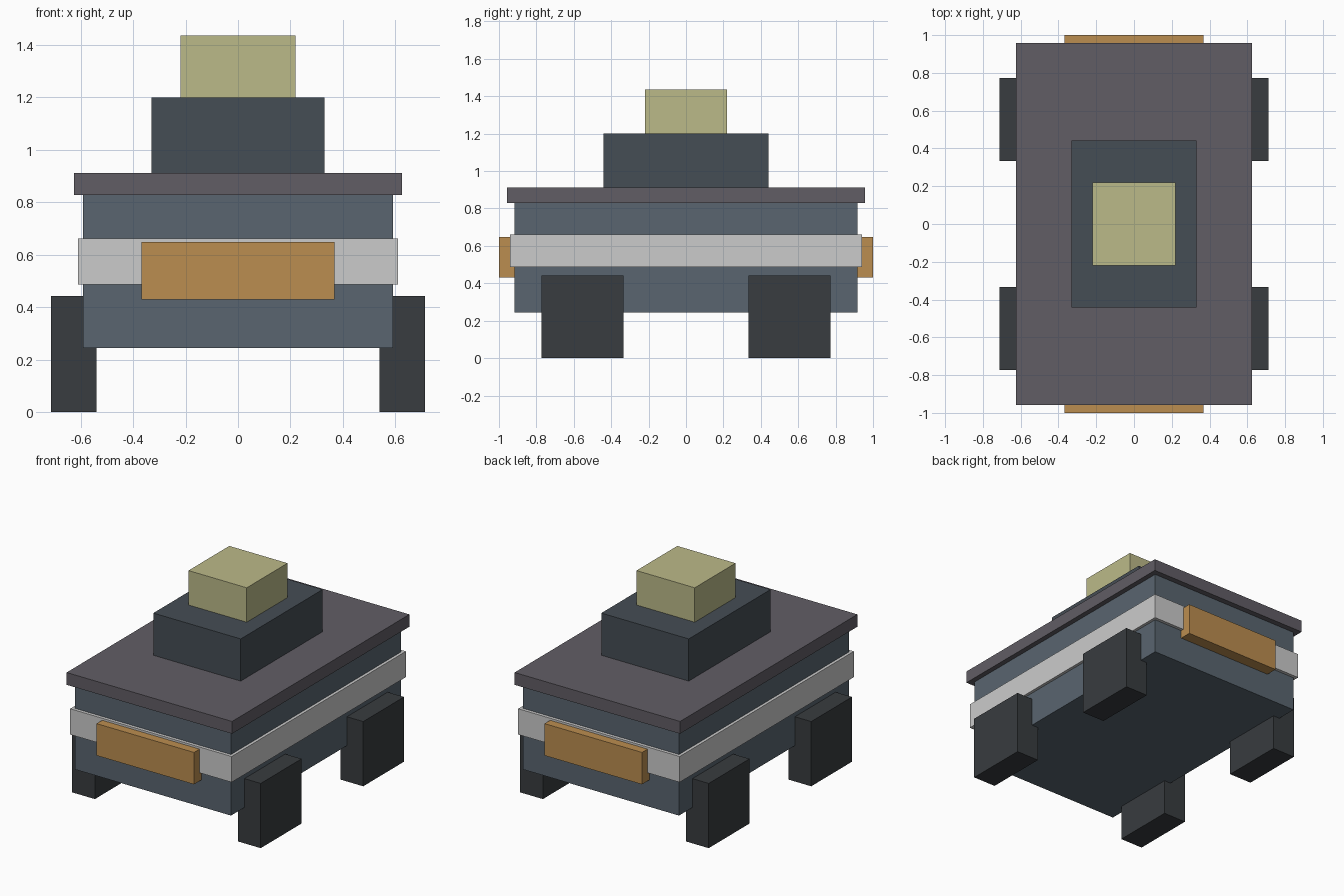
import bpy

if "Cube" in bpy.data.objects:
    bpy.data.objects.remove(bpy.data.objects["Cube"])


def material(name, rgb):
    m = bpy.data.materials.new(name)
    m.diffuse_color = (*rgb, 1)
    m.use_nodes = True
    m.node_tree.nodes["Principled BSDF"].inputs["Base Color"].default_value = m.diffuse_color
    return m


def box(name, x, y, z, mat=None):
    """Box from (min, max) ranges on each axis."""
    size = [r[1] - r[0] for r in (x, y, z)]
    centre = [(r[0] + r[1]) / 2 for r in (x, y, z)]
    bpy.ops.mesh.primitive_cube_add(size=1, location=centre)
    ob = bpy.context.object
    ob.name = name
    ob.scale = size
    bpy.ops.object.transform_apply(location=True, rotation=False, scale=True)
    if mat:
        ob.data.materials.append(mat)
    return ob


def centred(name, hx, hy, z, mat=None):
    return box(name, (-hx, hx), (-hy, hy), z, mat)


slate = material("slate", (0.10, 0.13, 0.16))
deck_grey = material("deck_grey", (0.12, 0.11, 0.13))
dark = material("dark", (0.06, 0.075, 0.09))
rubber = material("rubber", (0.04, 0.045, 0.05))
orange = material("orange", (0.50, 0.27, 0.08))
yellow = material("yellow", (0.50, 0.49, 0.25))

# Main body stack
centred("body", 0.59, 0.918, (0.245, 0.83), slate)
centred("side_band", 0.61, 0.94, (0.486, 0.662))
centred("deck", 0.625, 0.957, (0.828, 0.912), deck_grey)
centred("upper_housing", 0.33, 0.442, (0.91, 1.20), dark)
centred("top_lamp", 0.22, 0.22, (1.20, 1.435), yellow)

# Front and back bumpers
for name, y in (("front_bumper", (-1.0, -0.9)), ("back_bumper", (0.9, 1.0))):
    box(name, (-0.368, 0.368), y, (0.43, 0.648), orange)

# Four block wheels
for side, sx in (("left", -1), ("right", 1)):
    for end, sy in (("front", -1), ("back", 1)):
        x = sorted((sx * 0.54, sx * 0.713))
        y = sorted((sy * 0.333, sy * 0.773))
        box(f"{end}_{side}_wheel", x, y, (0.0, 0.442), rubber)
